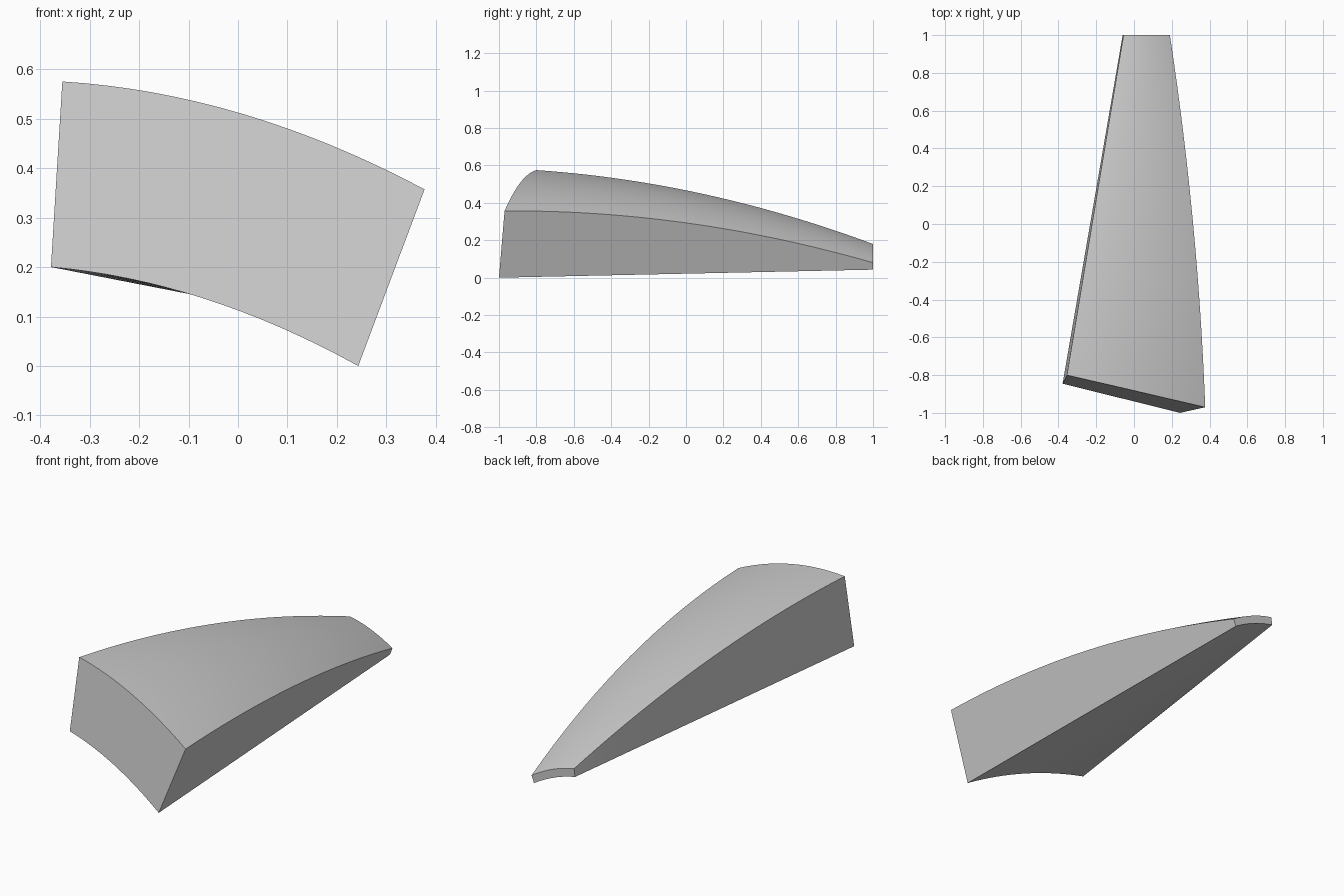
import bpy
import bmesh
import math
from mathutils import Vector

cube = bpy.data.objects.get("Cube")
if cube:
    bpy.data.objects.remove(cube, do_unlink=True)

STATIONS = 28   # steps along the length
ARC = 16        # steps across the width


def edge_curve(front, middle, back):
    """Quadratic edge through three points, the middle one lying on y = 0."""
    def at(s):
        y = front.y + (back.y - front.y) * s
        a, c = front.y, back.y
        wa = y * (y - c) / (a * (a - c))
        wb = (y - a) * (y - c) / (a * c)
        wc = y * (y - a) / (c * (c - a))
        p = front * wa + middle * wb + back * wc
        p.y = y
        return p
    return at


def straight(front, back):
    return lambda s: front.lerp(back, s)


# Long corner edges of the tapered block
top_left = edge_curve(Vector((-0.355, -0.80, 0.575)),
                      Vector((-0.222, 0, 0.467)), Vector((-0.055, 1, 0.18)))
top_right = edge_curve(Vector((0.377, -0.97, 0.357)),
                       Vector((0.313, 0, 0.293)), Vector((0.19, 1, 0.08)))
low_left = straight(Vector((-0.378, -0.845, 0.20)), Vector((-0.06, 1, 0.138)))
low_right = straight(Vector((0.243, -1.0, 0.0)), Vector((0.176, 1, 0.043)))


def crosswise(left, right, s, rise):
    """Bowed row of points from the left edge to the right edge."""
    row = []
    for i in range(ARC + 1):
        t = i / ARC
        p = left(s).lerp(right(s), t)
        p.z += rise * 4 * t * (1 - t)
        row.append(p)
    return row


# Loft closed sections along the length
bm = bmesh.new()
rings = []
for k in range(STATIONS + 1):
    s = k / STATIONS
    top = crosswise(top_left, top_right, s, 0.043 + (0.014 - 0.043) * s)
    low = crosswise(low_left, low_right, s, 0.036 + (0.013 - 0.036) * s)
    rings.append([bm.verts.new(p) for p in top + low[::-1]])

for a, b in zip(rings, rings[1:]):
    for i in range(len(a)):
        j = (i + 1) % len(a)
        bm.faces.new((a[i], a[j], b[j], b[i]))

# Flat end faces
bm.faces.new(rings[0])
bm.faces.new(rings[-1])
bmesh.ops.recalc_face_normals(bm, faces=bm.faces)

mesh = bpy.data.meshes.new("curved_wedge_block")
bm.to_mesh(mesh)
bm.free()
block = bpy.data.objects.new("curved_wedge_block", mesh)
bpy.context.collection.objects.link(block)

# Plain grey finish
grey = bpy.data.materials.new("light_grey")
grey.use_nodes = True
colour = (0.6, 0.6, 0.6, 1)
grey.diffuse_color = colour
grey.node_tree.nodes["Principled BSDF"].inputs["Base Color"].default_value = colour
mesh.materials.append(grey)

# Smooth along the bowed faces, crisp at the corners
bpy.ops.object.select_all(action="DESELECT")
block.select_set(True)
bpy.context.view_layer.objects.active = block
bpy.ops.object.shade_smooth_by_angle(angle=math.radians(30))
